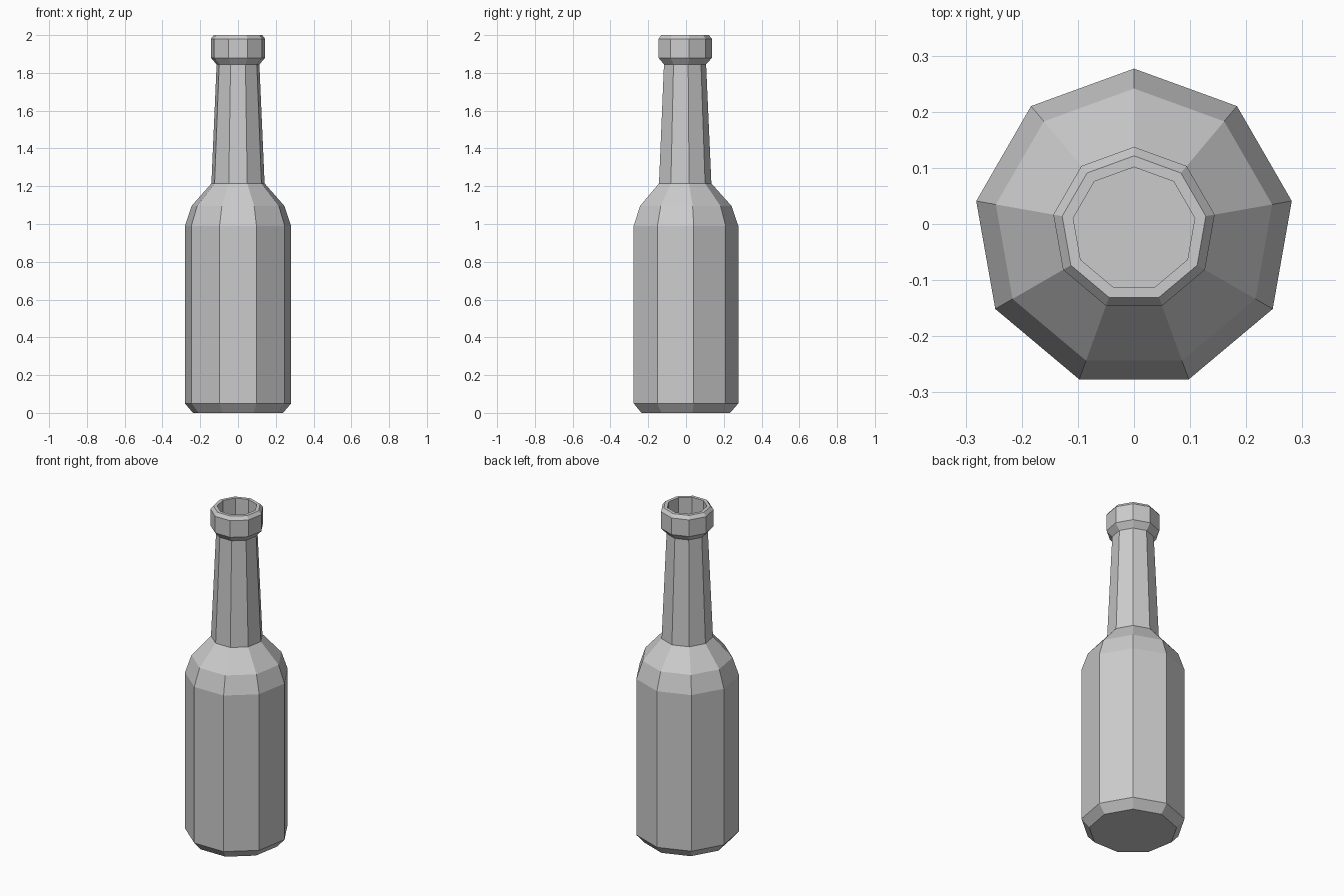
import bpy, bmesh
from math import cos, sin, pi

if "Cube" in bpy.data.objects:
    bpy.data.objects.remove(bpy.data.objects["Cube"])

SIDES = 9
CENTRE_Y = -0.0086  # nine-sided ring is off-centre inside its bounding box

# (radius, height) from the base, up the outside, over the lip and into the neck
PROFILE = [
    (0.242, 0.00), (0.2855, 0.05),             # base chamfer
    (0.2855, 0.99), (0.25, 1.095),             # body and shoulder
    (0.143, 1.215), (0.115, 1.845),            # tapered neck
    (0.146, 1.88), (0.146, 1.98), (0.13, 2.0), # lip
    (0.11, 2.0), (0.11, 1.55),                 # mouth and inner wall
]


def lathe(name, profile, sides):
    bm = bmesh.new()
    rings = []
    for r, z in profile:
        angles = [pi / 2 + 2 * pi * i / sides for i in range(sides)]
        rings.append([bm.verts.new((r * cos(a), r * sin(a) + CENTRE_Y, z)) for a in angles])
    for low, high in zip(rings, rings[1:]):
        for i in range(sides):
            j = (i + 1) % sides
            bm.faces.new((low[i], low[j], high[j], high[i]))
    # closed base and floor of the mouth
    bm.faces.new(rings[0][::-1])
    bm.faces.new(rings[-1])
    mesh = bpy.data.meshes.new(name)
    bm.to_mesh(mesh)
    bm.free()
    obj = bpy.data.objects.new(name, mesh)
    bpy.context.collection.objects.link(obj)
    return obj


lathe("bottle", PROFILE, SIDES)
